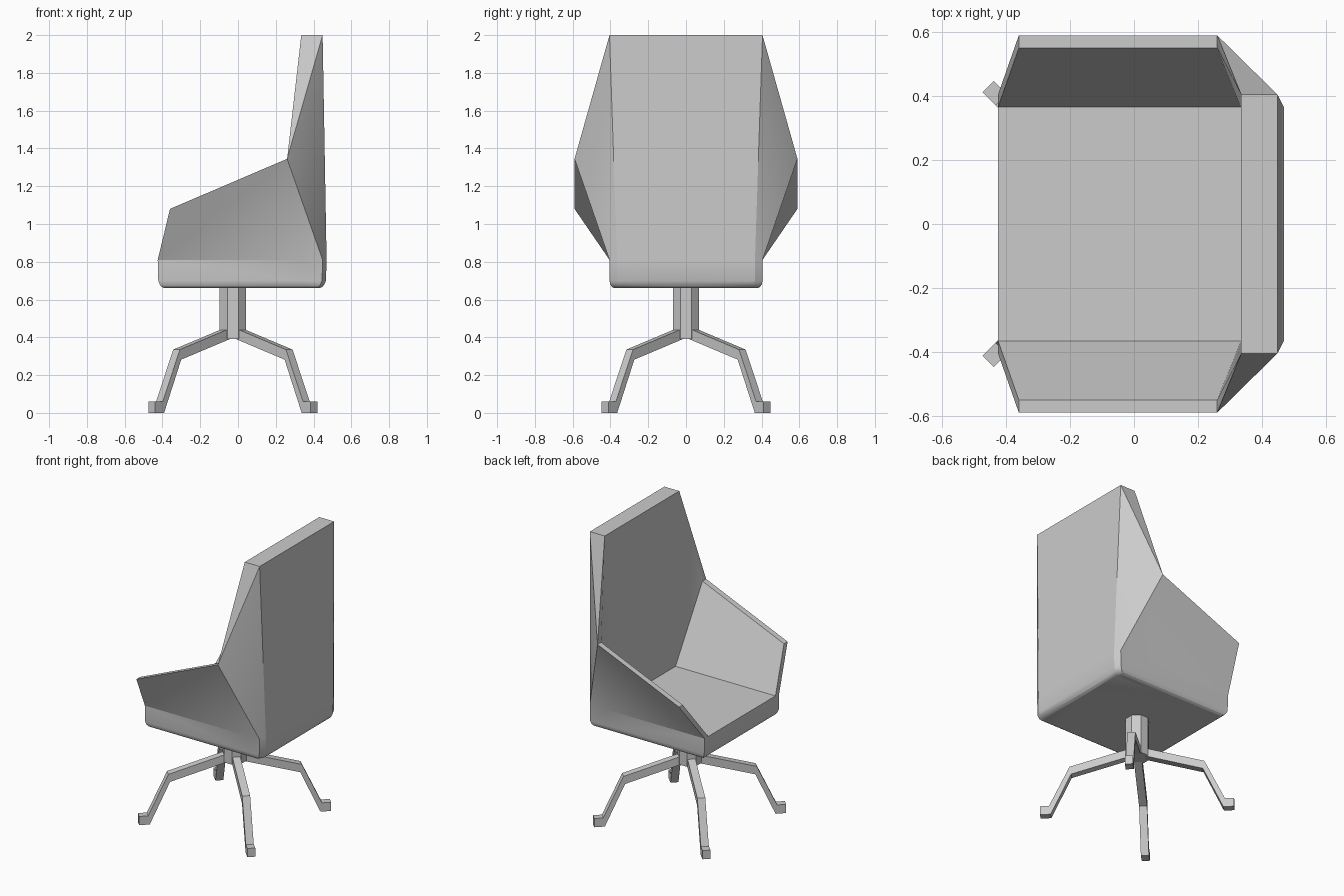
import bpy, bmesh, math

if "Cube" in bpy.data.objects:
    bpy.data.objects.remove(bpy.data.objects["Cube"])


def finish(name, bm):
    bmesh.ops.recalc_face_normals(bm, faces=bm.faces)
    mesh = bpy.data.meshes.new(name)
    bm.to_mesh(mesh)
    bm.free()
    ob = bpy.data.objects.new(name, mesh)
    bpy.context.collection.objects.link(ob)
    return ob


# Seat shell: one half (y >= 0), mirrored across y = 0
P = {
    "mid_front": (-.425, 0, .81), "in_front": (-.425, .365, .81),
    "out_front": (-.425, .405, .81), "in_back": (.335, .365, .81),
    "out_back": (.335, .405, .81), "mid_back": (.335, 0, .81),
    "arm_in_f": (-.36, .55, 1.08), "arm_in_b": (.26, .55, 1.345),
    "arm_out_f": (-.36, .59, 1.08), "arm_out_b": (.26, .59, 1.345),
    "rear_side": (.448, .405, .81), "rear_in": (.469, .365, .81),
    "rear_mid": (.469, 0, .81), "top_f": (.335, .405, 2),
    "top_b": (.448, .405, 2), "top_mid_f": (.335, 0, 2),
    "top_mid_b": (.448, 0, 2),
}
FACES = [
    # armrest
    "in_front in_back arm_in_b arm_in_f",
    "out_front out_back arm_out_b arm_out_f",
    "arm_in_f arm_in_b arm_out_b arm_out_f",
    "in_front out_front arm_out_f arm_in_f",
    # wing joining armrest and backrest
    "arm_out_b out_back rear_side", "arm_out_b rear_side top_b",
    "arm_out_b top_b top_f", "arm_in_b arm_out_b top_f",
    "arm_in_b top_f in_back",
    # backrest and seat top
    "in_back top_f top_mid_f mid_back", "top_f top_b top_mid_b top_mid_f",
    "top_b rear_side rear_in", "top_b rear_in rear_mid top_mid_b",
    "in_front in_back mid_back mid_front",
]
bm = bmesh.new()
V = {k: bm.verts.new(p) for k, p in P.items()}
for f in FACES:
    bm.faces.new([V[k] for k in f.split()])
# rounded underside
ring = [V[k] for k in ("mid_front in_front out_front out_back "
                       "rear_side rear_in rear_mid").split()]
base = [v.co.copy() for v in ring]
for z, s in ((.70, .993), (.68, .975), (.668, .955), (.66, .92)):
    low = [bm.verts.new((c.x * s, c.y * min(1, s + .015), z)) for c in base]
    for i in range(len(ring) - 1):
        bm.faces.new((ring[i], ring[i + 1], low[i + 1], low[i]))
    ring = low
bm.faces.new(ring)
shell = finish("seat_shell", bm)
mod = shell.modifiers.new("mirror", "MIRROR")
mod.use_axis = (False, True, False)
bpy.context.view_layer.objects.active = shell
shell.select_set(True)
bpy.ops.object.shade_smooth_by_angle(angle=math.radians(25))

# Octagonal column
CX = -.027
bpy.ops.mesh.primitive_cylinder_add(vertices=8, radius=.07 / math.cos(math.pi / 8),
                                    depth=.28, location=(CX, 0, .53),
                                    rotation=(0, 0, math.pi / 8))
bpy.context.object.name = "column"

# Four bent legs with feet, extruded from a side profile
PROFILE = [(0, .46), (.07, .44), (.422, .335), (.55, .06), (.607, .06),
           (.607, 0), (.54, 0), (.412, .282), (.05, .39), (0, .39)]
for i in range(4):
    bm = bmesh.new()
    sides = [[bm.verts.new((r, w, z)) for r, z in PROFILE] for w in (-.025, .025)]
    n = len(PROFILE)
    for s in sides:
        bm.faces.new(s)
    for j in range(n):
        k = (j + 1) % n
        bm.faces.new((sides[0][j], sides[0][k], sides[1][k], sides[1][j]))
    leg = finish(f"leg_{i + 1}", bm)
    leg.location.x = CX
    leg.rotation_euler.z = math.pi / 4 + i * math.pi / 2
